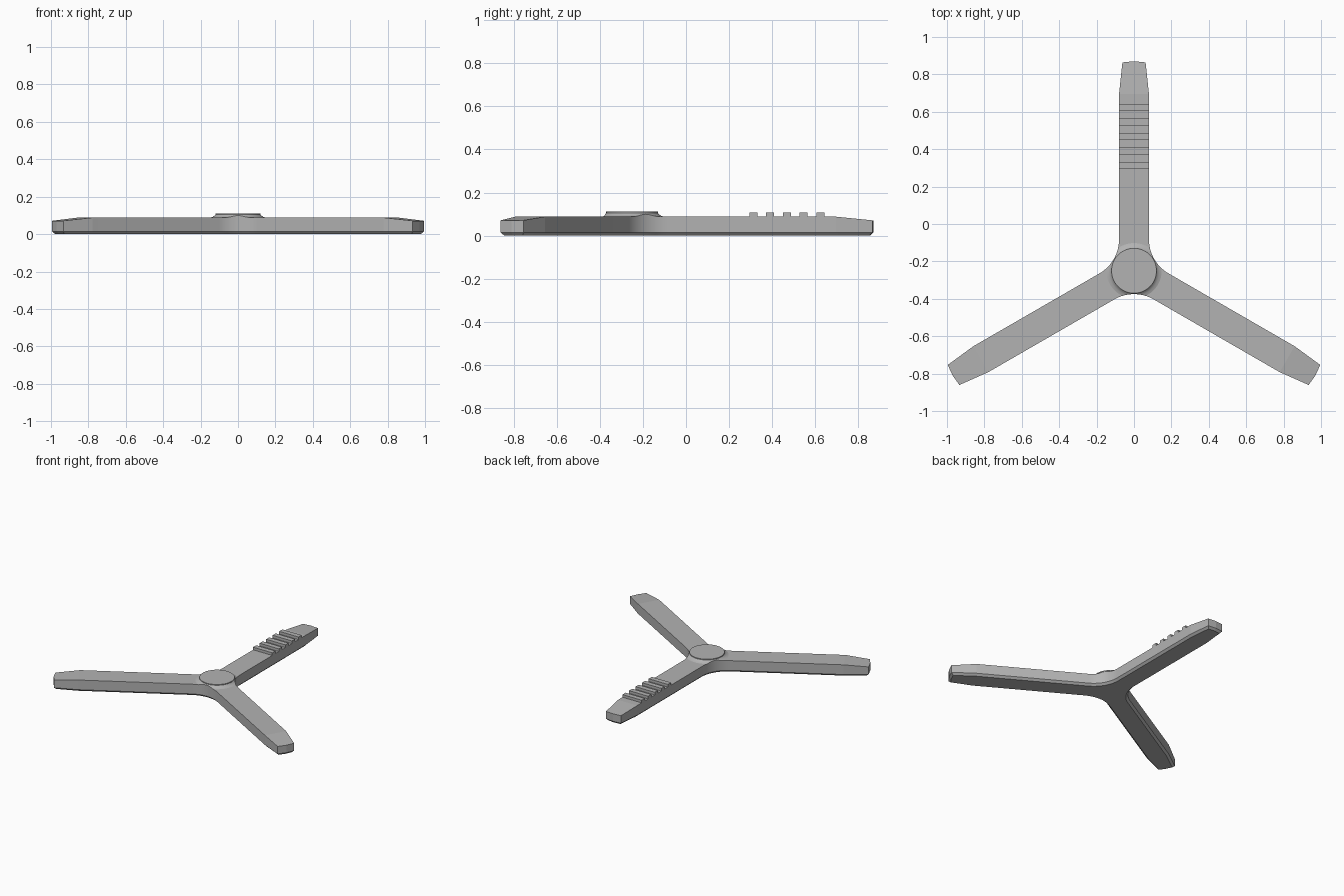
import bpy, bmesh
from math import radians, sin, cos, pi, sqrt
from mathutils import Vector

cube = bpy.data.objects.get("Cube")
if cube:
    bpy.data.objects.remove(cube)

HUB = Vector((0, -0.25))
HALF, TIP_HALF = 0.08, 0.062          # arm half widths
TAPER, END, CROWN = 0.945, 1.114, 1.12  # distances from the hub
TOP, TIP_TOP, CHAMFER = 0.088, 0.071, 0.015
FILLET, STEPS = 0.21, 16

grey = bpy.data.materials.new("grey plastic")
grey.use_nodes = True
grey.diffuse_color = (0.45, 0.45, 0.45, 1)
grey.node_tree.nodes["Principled BSDF"].inputs["Base Color"].default_value = grey.diffuse_color


def finish(name, bm, angle=None):
    bmesh.ops.recalc_face_normals(bm, faces=bm.faces)
    mesh = bpy.data.meshes.new(name)
    bm.to_mesh(mesh)
    bm.free()
    mesh.materials.append(grey)
    obj = bpy.data.objects.new(name, mesh)
    bpy.context.collection.objects.link(obj)
    if angle:
        bpy.ops.object.select_all(action='DESELECT')
        obj.select_set(True)
        bpy.context.view_layer.objects.active = obj
        bpy.ops.object.shade_smooth_by_angle(angle=radians(angle))
    return obj


def turned(p, angle):
    return Vector((p[0] * cos(angle) - p[1] * sin(angle),
                   p[0] * sin(angle) + p[1] * cos(angle))) + HUB


def outline():
    """Counter-clockwise outline as (point, is_tip) pairs: three arms joined by fillets."""
    pts = []
    reach = 2 * (HALF + FILLET) / sqrt(3)
    for k in range(3):
        a = k * 2 * pi / 3
        arm = [(HALF, TAPER), (TIP_HALF, END), (0, CROWN), (-TIP_HALF, END), (-HALF, TAPER)]
        pts += [(turned(p, a), 0 < i < 4) for i, p in enumerate(arm)]
        # fillet into the next arm
        centre = Vector((-reach * sin(pi / 3), reach * cos(pi / 3)))
        for i in range(STEPS + 1):
            t = -i / STEPS * pi / 3
            p = centre + FILLET * Vector((cos(t), sin(t)))
            pts.append((turned(p, a), False))
    return pts


def inset(pts, d):
    result = []
    for i, p in enumerate(pts):
        e1 = (p - pts[i - 1]).normalized()
        e2 = (pts[(i + 1) % len(pts)] - p).normalized()
        n1, n2 = Vector((-e1.y, e1.x)), Vector((-e2.y, e2.x))
        result.append(p + (n1 + n2) * d / (1 + n1.dot(n2)))
    return result


def stack(bm, rings):
    """Skin a list of vertex rings."""
    for low, high in zip(rings, rings[1:]):
        for i in range(len(low)):
            j = (i + 1) % len(low)
            bm.faces.new((low[i], low[j], high[j], high[i]))


shape = outline()
flat = [p for p, tip in shape]

# Three-armed body with chamfered underside and sloping tips
bm = bmesh.new()
bottom = [bm.verts.new((p.x, p.y, 0)) for p in inset(flat, CHAMFER)]
middle = [bm.verts.new((p.x, p.y, CHAMFER)) for p in flat]
top = [bm.verts.new((p.x, p.y, TIP_TOP if tip else TOP)) for p, tip in shape]
stack(bm, [bottom, middle, top])
bm.faces.new(bottom)
bm.faces.new([v for v, (p, tip) in zip(top, shape) if not tip])
per_arm = len(shape) // 3
for k in range(3):
    bm.faces.new(top[k * per_arm:k * per_arm + 5])
finish("three_armed_body", bm, 4.5)

# Flared collar around the hub, trimmed to the body outline
bm = bmesh.new()
rings = []
for r, z in [(0.15, 0.08), (0.148, 0.088), (0.135, 0.092), (0.126, 0.098), (0.119, 0.106)]:
    rings.append([bm.verts.new((HUB.x + r * cos(2 * pi * i / 96), HUB.y + r * sin(2 * pi * i / 96), z))
                  for i in range(96)])
stack(bm, rings)
bm.faces.new(rings[0])
bm.faces.new(rings[-1])
collar = finish("hub_collar", bm, 35)

bm = bmesh.new()
trim_rings = [[bm.verts.new((p.x, p.y, z)) for p in flat] for z in (-0.1, 0.3)]
stack(bm, trim_rings)
for ring in trim_rings:
    bm.faces.new(ring)
cutter = finish("collar_trim_cutter", bm)
cutter.hide_render = True
cutter.hide_set(True)
trim = collar.modifiers.new("trim", 'BOOLEAN')
trim.operation = 'INTERSECT'
trim.solver = 'EXACT'
trim.object = cutter
bpy.context.view_layer.objects.active = collar
bpy.ops.object.modifier_apply(modifier=trim.name)
bpy.data.objects.remove(cutter)

# Round cap on the hub
bm = bmesh.new()
bmesh.ops.create_cone(bm, cap_ends=True, segments=96, radius1=0.12, radius2=0.12, depth=0.008)
bmesh.ops.translate(bm, verts=bm.verts, vec=(HUB.x, HUB.y, 0.107))
finish("hub_cap", bm, 30)

# Grip ridges across the rear arm
for i in range(5):
    bm = bmesh.new()
    bmesh.ops.create_cube(bm, size=1)
    bmesh.ops.scale(bm, verts=bm.verts, vec=(2 * HALF, 0.037, 0.03))
    bmesh.ops.translate(bm, verts=bm.verts, vec=(0, 0.312 + i * 0.078, 0.093))
    finish(f"grip_ridge_{i + 1}", bm)
